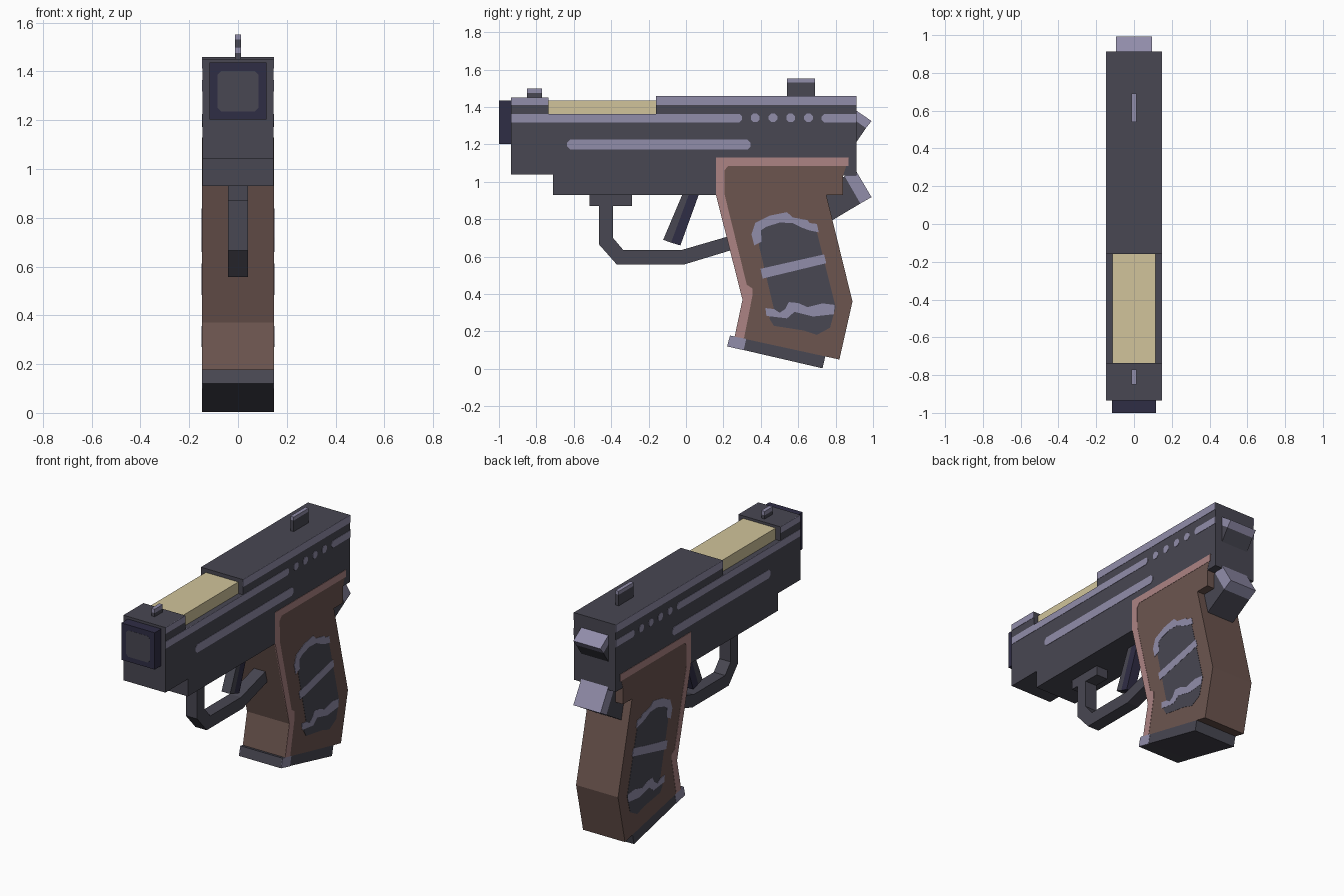
import bpy, bmesh, math


def material(name, rgb):
    m = bpy.data.materials.new(name)
    lin = [((c / 255 + 0.055) / 1.055) ** 2.4 for c in rgb]
    m.diffuse_color = (*lin, 1)
    return m


GREY = material("dark grey", (72, 71, 82))
LIGHT = material("light violet grey", (145, 141, 170))
NAVY = material("dark navy", (47, 45, 69))
BROWN = material("grip brown", (108, 85, 79))
PINK = material("worn pink", (172, 131, 131))
TAN = material("pale tan", (209, 196, 155))


def prism(name, pts, lo, hi, mat, axis="x", mirror=False):
    """Extrude a closed outline along x (points are y,z) or y (points are x,z)."""
    bm = bmesh.new()
    place = (lambda d, p: (d, *p)) if axis == "x" else (lambda d, p: (p[0], d, p[1]))
    a = [bm.verts.new(place(lo, p)) for p in pts]
    b = [bm.verts.new(place(hi, p)) for p in pts]
    bm.faces.new(a)
    bm.faces.new(b[::-1])
    for i in range(len(pts)):
        j = (i + 1) % len(pts)
        bm.faces.new((a[i], b[i], b[j], a[j]))
    bmesh.ops.recalc_face_normals(bm, faces=bm.faces)
    me = bpy.data.meshes.new(name)
    bm.to_mesh(me)
    bm.free()
    me.materials.append(mat)
    ob = bpy.data.objects.new(name, me)
    bpy.context.collection.objects.link(ob)
    if mirror:
        ob.modifiers.new("Mirror", "MIRROR")
    return ob


def sym(name, pts, half, mat):
    return prism(name, pts, -half, half, mat)


def plate(name, pts, mat, outer=0.148):
    """Thin painted plate on both sides."""
    return prism(name, pts, outer - 0.006, outer, mat, mirror=True)


def rect(y0, y1, z0, z1):
    return [(y0, z0), (y1, z0), (y1, z1), (y0, z1)]


def cut_rect(y0, y1, z0, z1, c, left=True, right=True):
    """Rectangle with chamfered ends."""
    pts = [(y0 + c, z0)] if left else [(y0, z0)]
    pts += [(y1 - c, z0), (y1, z0 + c), (y1, z1 - c), (y1 - c, z1)] if right else [(y1, z0), (y1, z1)]
    pts += [(y0 + c, z1), (y0, z1 - c), (y0, z0 + c)] if left else [(y0, z1)]
    return pts


# Main body with the open channel on top
sym("body", [(-0.935, 1.04), (-0.71, 1.04), (-0.71, 0.93), (0.5, 0.93), (0.5, 1.035),
             (0.912, 1.035), (0.912, 1.46), (-0.16, 1.46), (-0.16, 1.363), (-0.735, 1.363),
             (-0.735, 1.452), (-0.935, 1.452)], 0.146, GREY)
sym("barrel_cover", rect(-0.735, -0.16, 1.30, 1.436), 0.114, TAN)

# Muzzle and bore
sym("muzzle", rect(-1.0, -0.92, 1.203, 1.436), 0.117, NAVY)
prism("bore", cut_rect(-0.084, 0.084, 1.235, 1.402, 0.016), -1.001, -0.99, GREY, axis="y")

# Worn stripes and dots on the sides
plate("top_stripe_rear", rect(-0.16, 0.912, 1.412, 1.46), LIGHT)
plate("top_stripe_front", rect(-0.935, -0.735, 1.412, 1.452), LIGHT)
plate("long_stripe", cut_rect(-0.935, 0.30, 1.318, 1.363, 0.014, left=False), LIGHT)
plate("rear_stripe", cut_rect(0.725, 0.912, 1.318, 1.363, 0.014, right=False), LIGHT)
plate("lower_stripe", cut_rect(-0.635, 0.345, 1.172, 1.226, 0.016), LIGHT)
for i in range(4):
    y = 0.37 + 0.095 * i
    plate("dot", [(y + 0.025 * math.cos(math.pi * (k + 0.5) / 4),
                   1.342 + 0.025 * math.sin(math.pi * (k + 0.5) / 4)) for k in range(8)], LIGHT)

# Sights
for name, y0, y1, z0, z1, z2 in (("front_sight", -0.85, -0.77, 1.44, 1.475, 1.50),
                                 ("rear_sight", 0.54, 0.69, 1.45, 1.53, 1.552)):
    sym(name, rect(y0, y1, z0, z1), 0.012, GREY)
    sym(name + "_top", rect(y0, y1, z1, z2), 0.012, LIGHT)

# Hammer and tang at the back
sym("hammer", [(0.86, 1.36), (0.962, 1.287), (0.908, 1.208), (0.82, 1.27)], 0.095, GREY)
sym("hammer_edge", [(0.89, 1.395), (0.992, 1.325), (0.962, 1.287), (0.86, 1.36)], 0.095, LIGHT)
sym("tang", [(0.70, 0.92), (0.77, 0.787), (0.932, 0.884), (0.848, 1.03)], 0.095, GREY)
sym("tang_edge", [(0.848, 1.03), (0.932, 0.884), (0.992, 0.918), (0.908, 1.06)], 0.095, LIGHT)

# Grip
sym("grip", [(0.16, 1.13), (0.872, 1.13), (0.84, 1.035), (0.84, 0.93), (0.75, 0.93),
             (0.89, 0.36), (0.82, 0.05), (0.26, 0.172), (0.302, 0.37), (0.16, 0.93)], 0.147, BROWN)
plate("grip_worn_edge", [(0.16, 1.13), (0.868, 1.13), (0.868, 1.085), (0.225, 1.085), (0.205, 1.06),
                         (0.207, 0.93), (0.325, 0.45), (0.355, 0.43), (0.355, 0.39), (0.31, 0.163),
                         (0.26, 0.172), (0.302, 0.37), (0.16, 0.93)], PINK, 0.1485)
sym("magazine_base", [(0.32, 0.159), (0.32, 0.098), (0.73, 0.003), (0.745, 0.068)], 0.147, GREY)
sym("magazine_base_front", [(0.235, 0.178), (0.22, 0.12), (0.32, 0.098), (0.32, 0.159)], 0.147, GREY)
plate("magazine_worn_corner", [(0.235, 0.178), (0.22, 0.12), (0.308, 0.10), (0.322, 0.16)], LIGHT, 0.1485)

# Grip inlay with worn patches
plate("inlay", [(0.39, 0.66), (0.40, 0.75), (0.50, 0.79), (0.57, 0.79), (0.695, 0.75), (0.80, 0.33),
                (0.77, 0.22), (0.70, 0.182), (0.63, 0.205), (0.47, 0.23), (0.445, 0.27), (0.47, 0.32)],
      GREY, 0.1485)
plate("inlay_worn_top", [(0.35, 0.72), (0.37, 0.78), (0.45, 0.82), (0.54, 0.838), (0.57, 0.81),
                         (0.65, 0.795), (0.66, 0.78), (0.70, 0.775), (0.71, 0.73), (0.66, 0.74),
                         (0.62, 0.755), (0.57, 0.78), (0.50, 0.782), (0.43, 0.76), (0.40, 0.74),
                         (0.405, 0.68), (0.365, 0.66)], LIGHT, 0.1495)
plate("inlay_band", [(0.398, 0.535), (0.738, 0.612), (0.75, 0.565), (0.41, 0.483)], LIGHT, 0.1495)
plate("inlay_worn_bottom", [(0.425, 0.325), (0.47, 0.32), (0.50, 0.30), (0.53, 0.32), (0.55, 0.357),
                            (0.60, 0.352), (0.65, 0.33), (0.73, 0.35), (0.795, 0.342), (0.79, 0.292),
                            (0.68, 0.28), (0.58, 0.305), (0.54, 0.27), (0.43, 0.283)], LIGHT, 0.1495)

# Trigger and guard
sym("guard_mount", rect(-0.515, -0.29, 0.87, 0.94), 0.04, GREY)
sym("trigger_guard", [(-0.465, 0.88), (-0.465, 0.665), (-0.37, 0.558), (-0.01, 0.558), (0.26, 0.64),
                      (0.25, 0.715), (-0.025, 0.635), (-0.335, 0.635), (-0.39, 0.70), (-0.39, 0.88)],
    0.04, GREY)
sym("trigger_front", [(-0.012, 0.95), (-0.122, 0.69), (-0.08, 0.675), (0.022, 0.95)], 0.03, GREY)
sym("trigger", [(0.022, 0.95), (-0.08, 0.675), (-0.03, 0.66), (0.075, 0.95)], 0.03, NAVY)
